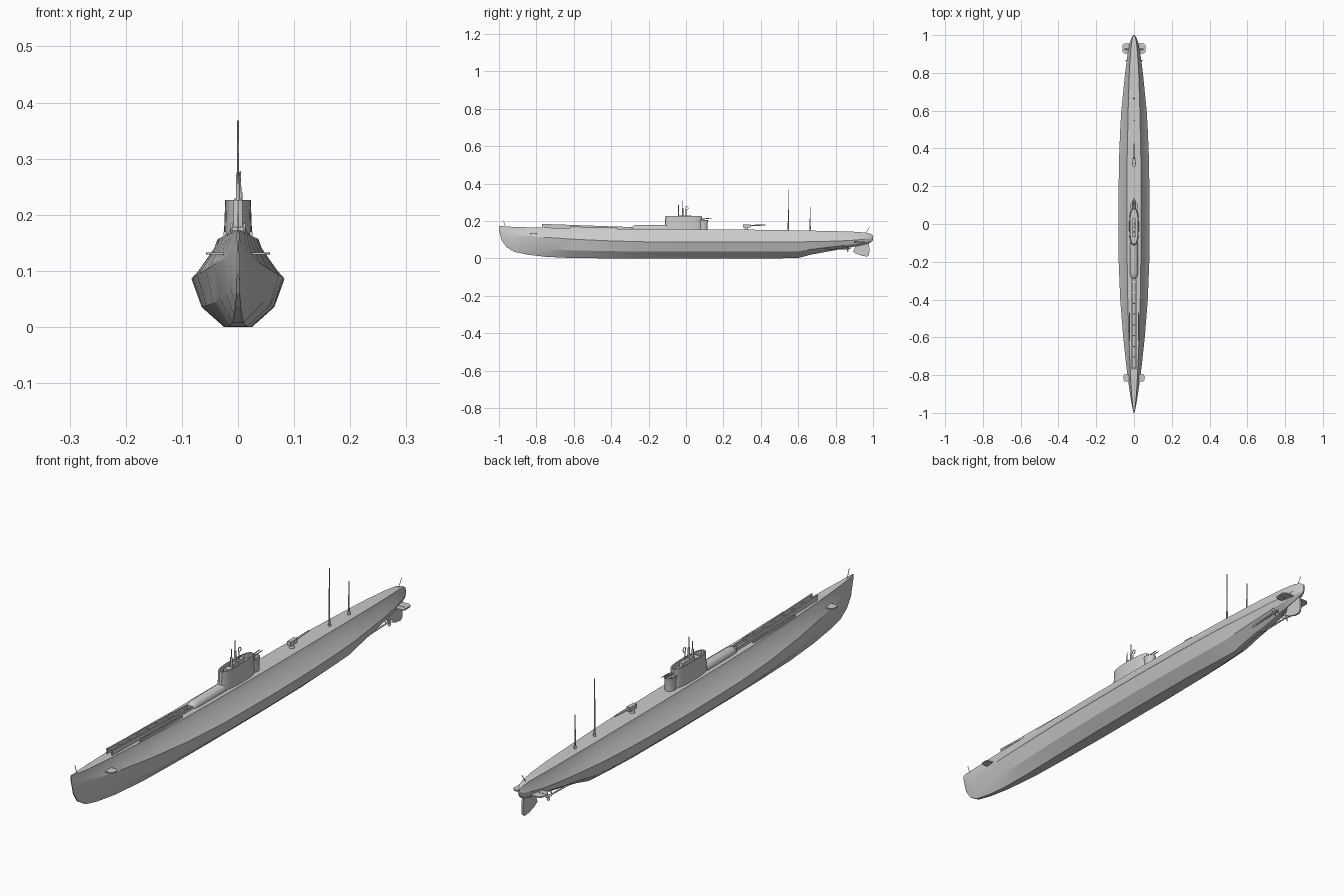
import bpy, bmesh, math
from mathutils import Vector

if "Cube" in bpy.data.objects:
    bpy.data.objects.remove(bpy.data.objects["Cube"])


def loft(name, rings, cap=True, angle=20):
    """Skin a list of equal-length closed rings."""
    bm = bmesh.new()
    vs = [[bm.verts.new(p) for p in r] for r in rings]
    n = len(rings[0])
    for a, b in zip(vs, vs[1:]):
        for i in range(n):
            j = (i + 1) % n
            bm.faces.new((a[i], a[j], b[j], b[i]))
    if cap:
        bm.faces.new(vs[0][::-1])
        bm.faces.new(vs[-1])
    bmesh.ops.recalc_face_normals(bm, faces=bm.faces)
    me = bpy.data.meshes.new(name)
    bm.to_mesh(me)
    bm.free()
    ob = bpy.data.objects.new(name, me)
    bpy.context.collection.objects.link(ob)
    bpy.ops.object.select_all(action='DESELECT')
    ob.select_set(True)
    bpy.context.view_layer.objects.active = ob
    bpy.ops.object.shade_smooth_by_angle(angle=math.radians(angle))
    return ob


def rod(name, p, q, r, r2=None, n=10):
    """Tapered cylinder between two points."""
    p, q = Vector(p), Vector(q)
    rot = (q - p).to_track_quat('Z', 'Y')
    ring = lambda c, s: [c + rot @ Vector((s * math.cos(2 * math.pi * i / n),
                                           s * math.sin(2 * math.pi * i / n), 0)) for i in range(n)]
    return loft(name, [ring(p, r), ring(q, r if r2 is None else r2)], angle=50)


def box(name, a, b, w, h):
    """Beam of width w and height h whose top centreline runs a to b along y."""
    ring = lambda c: [(c[0] - w / 2, c[1], c[2]), (c[0] + w / 2, c[1], c[2]),
                      (c[0] + w / 2, c[1], c[2] - h), (c[0] - w / 2, c[1], c[2] - h)]
    return loft(name, [ring(a), ring(b)])


def plate(name, outline, axis, centre, t):
    """Thin plate: outline in the other two axes, extruded along axis."""
    def at(u, v, d):
        return (d, u, v) if axis == 'x' else (u, v, d)
    return loft(name, [[at(u, v, centre + s * t / 2) for u, v in outline] for s in (-1, 1)])


def oval(cy, z, a, b, n=24, power=1.0):
    out = []
    for i in range(n):
        t = 2 * math.pi * i / n
        c, s = math.cos(t), math.sin(t)
        out.append((b * math.copysign(abs(c) ** power, c), cy + a * math.copysign(abs(s) ** power, s), z))
    return out


# Hull: y, keel z, deck z, half beam, beam z, flat-bottom half width, deck half width
stations = [
    (-1.0, .150, .173, .002, .165, .001, .001), (-.985, .095, .172, .006, .145, .002, .004),
    (-.96, .060, .170, .011, .135, .003, .007), (-.92, .035, .168, .018, .128, .005, .011),
    (-.85, .020, .166, .028, .120, .007, .016), (-.75, .008, .164, .041, .112, .010, .021),
    (-.60, .001, .161, .057, .102, .016, .027), (-.40, .000, .158, .073, .093, .021, .033),
    (-.20, .000, .157, .081, .088, .024, .036), (.10, .000, .155, .083, .086, .025, .037),
    (.35, .000, .153, .079, .086, .023, .036), (.50, .000, .151, .073, .087, .016, .033),
    (.60, .002, .149, .067, .088, .010, .031), (.67, .020, .148, .060, .089, .008, .029),
    (.80, .044, .145, .047, .092, .007, .025), (.90, .062, .142, .034, .097, .006, .019),
    (.96, .075, .138, .022, .103, .005, .013), (.987, .084, .131, .013, .107, .004, .008),
    (1.0, .098, .122, .004, .110, .002, .002)]
rings = []
for y, zb, zt, w, zw, bw, dw in stations:
    up = zt - zw
    half = [(bw, zb), (.78 * w, zb + .41 * (zw - zb)), (w, zw),
            (dw + .72 * (w - dw), zw + .21 * up), (dw + .12 * (w - dw), zw + .78 * up), (dw, zt)]
    rings.append([(x, y, z) for x, z in half] + [(-x, y, z) for x, z in reversed(half)])
loft("hull", rings, angle=18)

# Conning tower with sunken bridge floor
tc = -.013
loft("conning_tower", [oval(tc, .150, .103, .026, power=.8), oval(tc, .19, .099, .024, power=.8),
                       oval(tc, .226, .097, .023, power=.8), oval(tc, .226, .091, .0195, power=.8),
                       oval(tc, .207, .091, .0195, power=.8)], angle=35)
box("bridge_console", (0, -.07, .22), (0, -.045, .22), .022, .016)
box("periscope_housing", (0, -.04, .229), (0, .03, .229), .014, .026)
# Aft gun platform
loft("gun_platform", [oval(.093, .150, .023, .018), oval(.093, .19, .023, .018), oval(.093, .205, .027, .02),
                      oval(.093, .205, .024, .017), oval(.093, .193, .024, .017)], angle=35)
rod("aa_gun_post", (0, .093, .19), (0, .093, .212), .005)
for s in (-1, 1):
    rod("aa_gun_barrel", (s * .005, .08, .211), (s * .005, .138, .214), .0022, .0015, 8)

# Periscopes and direction finder
for x, y, z in ((0, -.04, .285), (0, -.017, .31), (.004, .0, .26)):
    rod("periscope_sleeve", (x, y, .21), (x, y, .21 + (z - .21) * .6), .004)
    rod("periscope_tube", (x, y, .23), (x, y, z), .0022, .0016, 8)
bpy.ops.mesh.primitive_torus_add(major_radius=.008, minor_radius=.0016, major_segments=16, minor_segments=6,
                                 location=(.004, .004, .268), rotation=(0, math.pi / 2, 0))
bpy.context.object.name = "direction_finder_loop"

# Hangar tube ahead of the tower
hangar = []
for y, r in ((-.288, .009), (-.28, .017), (-.26, .0205), (-.10, .0215)):
    hangar.append([(r * math.cos(i * math.pi / 8), y, .158 + r * math.sin(i * math.pi / 8)) for i in range(16)])
loft("hangar_tube", hangar, angle=40)

# Launch track on the foredeck, with folded crane beams beside it
for s in (-1, 1):
    box("launch_rail", (s * .011, -.77, .184), (s * .011, -.29, .167), .005, .007)
    box("rail_support", (s * .011, -.77, .179), (s * .011, -.29, .162), .0025, .018)
    box("side_beam", (s * .023, -.62, .170), (s * .023, -.37, .165), .005, .012)
for i in range(9):
    y = -.765 + i * .057
    box("track_tie", (0, y, .178 - i * .0019), (0, y + .006, .178 - i * .0019), .022, .006)

# Deck gun
rod("deck_gun_base", (0, .322, .148), (0, .322, .166), .011, .007)
box("deck_gun_breech", (0, .305, .182), (0, .345, .182), .015, .017)
rod("deck_gun_barrel", (0, .34, .175), (0, .425, .178), .0042, .0026)

# Radio masts and flag staffs
for y, z in ((.547, .368), (.664, .275)):
    rod("mast_foot", (0, y, .140), (0, y, .157), .005)
    rod("mast", (0, y, .145), (0, y, z), .0034, .0014, 8)
rod("bow_staff", (0, -.965, .168), (0, -.977, .202), .0013, n=6)
rod("stern_staff", (0, .96, .135), (0, .982, .167), .0013, n=6)

# Diving planes, shafts and propellers, mirrored on both sides
for s in (-1, 1):
    fore = [(.01, -.832), (.048, -.834), (.056, -.826), (.057, -.805), (.05, -.796), (.01, -.796)]
    aft = [(.01, .905), (.04, .902), (.053, .903), (.061, .912), (.061, .945), (.052, .956), (.01, .957)]
    plate("bow_plane", [(s * x, y) for x, y in fore], 'z', .131, .004)
    plate("stern_plane", [(s * x, y) for x, y in aft], 'z', .087, .005)
    rod("stern_plane_axle", (0, .925, .087), (s * .05, .925, .087), .004)
    px, py, pz = s * .029, .865, .052
    rod("propeller_shaft", (s * .027, .68, .046), (px, py + .012, pz), .0032)
    rod("propeller_hub", (px, py - .007, pz), (px, py + .015, pz), .005, .002)
    rod("shaft_strut", (px, .845, pz), (s * .015, .845, .078), .0022, n=6)
    for k in range(3):
        a = k * 2 * math.pi / 3 + .5
        d, t = Vector((math.cos(a), 0, math.sin(a))), Vector((-math.sin(a), .6, math.cos(a)))
        c, th = Vector((px, py, pz)), Vector((0, .0008, 0))
        shape = [c + d * u + t * v for u, v in ((.003, -.002), (.012, -.005), (.018, -.002),
                                               (.018, .002), (.012, .005), (.003, .002))]
        loft("propeller_blade", [[p - th for p in shape], [p + th for p in shape]])

# Rudder
plate("rudder", [(.915, .082), (.898, .045), (.893, .035), (.915, .022), (.945, .012), (.97, .010),
                 (.979, .018), (.981, .05), (.976, .092), (.93, .090)], 'x', 0, .007)
